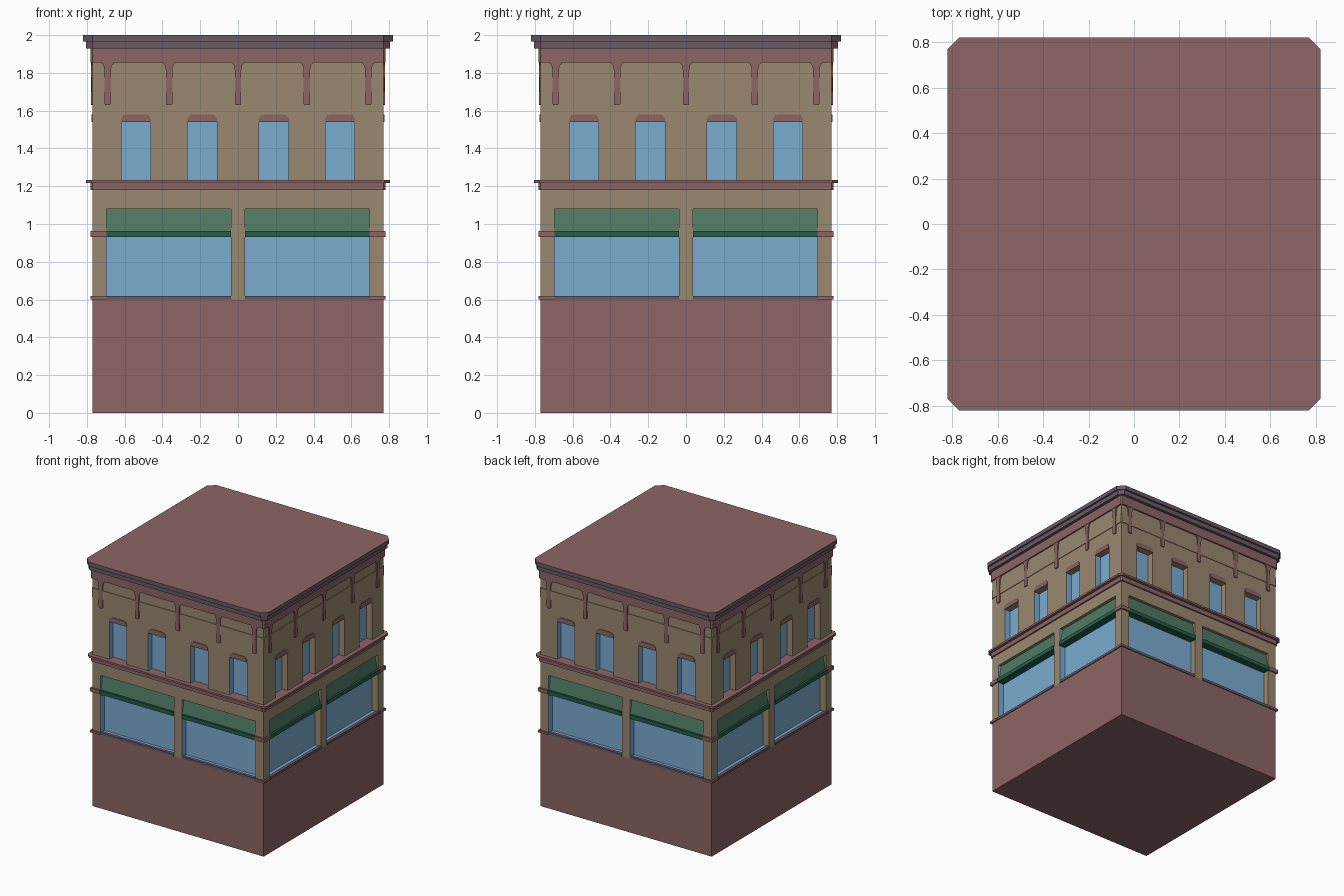
import bpy, bmesh, math
from mathutils import Matrix

if "Cube" in bpy.data.objects:
    bpy.data.objects.remove(bpy.data.objects["Cube"])


def mat(name, rgb):
    m = bpy.data.materials.new(name)
    lin = [((c / 255 + 0.055) / 1.055) ** 2.4 for c in rgb]
    m.diffuse_color = (*lin, 1)
    m.use_nodes = True
    m.node_tree.nodes["Principled BSDF"].inputs["Base Color"].default_value = m.diffuse_color
    return m


MAROON = mat("maroon stone", (140, 102, 101))
TAN = mat("tan wall", (154, 136, 113))
GLASS = mat("blue glass", (122, 172, 208))
GREEN = mat("awning green", (80, 122, 98))
DARKGREEN = mat("valance dark green", (34, 94, 75))
SLATE = mat("slate trim", (106, 91, 101))
W = 0.77  # half width of the walls


def finish(name, bm, mats, sides=1):
    """Turn a bmesh into an object, repeated round the four sides if asked."""
    if sides > 1:
        geo = bm.verts[:] + bm.edges[:] + bm.faces[:]
        for k in range(1, sides):
            d = bmesh.ops.duplicate(bm, geom=geo)["geom"]
            vs = [v for v in d if isinstance(v, bmesh.types.BMVert)]
            bmesh.ops.rotate(bm, verts=vs, matrix=Matrix.Rotation(k * math.pi / 2, 3, 'Z'))
    me = bpy.data.meshes.new(name)
    bm.to_mesh(me)
    bm.free()
    for m in mats:
        me.materials.append(m)
    ob = bpy.data.objects.new(name, me)
    bpy.context.collection.objects.link(ob)
    return ob


def prism(bm, pts, vec):
    """Close a flat outline and extrude it along vec."""
    a = [bm.verts.new(p) for p in pts]
    b = [bm.verts.new([p[i] + vec[i] for i in range(3)]) for p in pts]
    fs = [bm.faces.new(a), bm.faces.new(b[::-1])]
    n = len(a)
    for i in range(n):
        fs.append(bm.faces.new((a[i], b[i], b[(i + 1) % n], a[(i + 1) % n])))
    bmesh.ops.recalc_face_normals(bm, faces=fs)


def box(bm, x0, x1, y0, y1, z0, z1):
    prism(bm, [(x0, y0, z0), (x1, y0, z0), (x1, y1, z0), (x0, y1, z0)], (0, 0, z1 - z0))


def slab(name, h, c, z0, z1, m, top=None):
    """Square course round the building with clipped corners."""
    bm = bmesh.new()
    pts = []
    for k in range(4):
        r = Matrix.Rotation(k * math.pi / 2, 2)
        for p in ((h - c, -h), (h, -h + c)) if c else ((h, -h),):
            x, y = p
            for _ in range(k):
                x, y = -y, x
            pts.append((x, y, z0))
    prism(bm, pts, (0, 0, z1 - z0))
    for f in bm.faces:
        f.material_index = 1 if top and f.normal.z > 0.5 else 0
    finish(name, bm, [m, top or m])


def facade(name, z0, z1, wz0, wz1, windows, depth):
    """Wall with recessed windows; the reveals' side and sill faces are glass coloured."""
    bm = bmesh.new()

    def quad(mi, *p):
        bm.faces.new([bm.verts.new(q) for q in p]).material_index = mi

    def front(x0, x1, a, b, y=-W, mi=0):
        quad(mi, (x0, y, a), (x1, y, a), (x1, y, b), (x0, y, b))

    xs = [-W] + [x for w in windows for x in w] + [W]
    for i in range(len(xs) - 1):
        x0, x1 = xs[i], xs[i + 1]
        if i % 2 == 0:
            front(x0, x1, z0, z1)
            continue
        front(x0, x1, z0, wz0)
        front(x0, x1, wz1, z1)
        d = -W + depth
        front(x0, x1, wz0, wz1, d, 1)
        quad(1, (x0, -W, wz0), (x1, -W, wz0), (x1, d, wz0), (x0, d, wz0))
        quad(0, (x0, d, wz1), (x1, d, wz1), (x1, -W, wz1), (x0, -W, wz1))
        quad(1, (x0, -W, wz0), (x0, d, wz0), (x0, d, wz1), (x0, -W, wz1))
        quad(0, (x1, d, wz0), (x1, -W, wz0), (x1, -W, wz1), (x1, d, wz1))
    finish(name, bm, [TAN, GLASS], 4)


shops = [(-0.695, -0.037), (0.037, 0.695)]
centres = [-0.54, -0.19, 0.19, 0.54]

# Walls
slab("base", W, 0, 0, 0.6, MAROON)
facade("shop_walls", 0.6, 1.2, 0.615, 1.08, shops, 0.05)
facade("upper_walls", 1.2, 1.93, 1.23, 1.54, [(c - 0.078, c + 0.078) for c in centres], 0.05)

# Courses and cornices
slab("storey_course", 0.782, 0.012, 1.18, 1.216, MAROON)
slab("storey_course_cap", 0.805, 0.03, 1.216, 1.232, MAROON)
slab("frieze_band", 0.775, 0.005, 1.70, 1.775, TAN)
slab("cornice_base", 0.782, 0.012, 1.855, 1.93, MAROON)
slab("cornice_middle", 0.806, 0.035, 1.93, 1.967, SLATE)
slab("cornice_top", 0.82, 0.05, 1.967, 2.0, SLATE, MAROON)

# Awnings and their valances
bm, bv, bs = bmesh.new(), bmesh.new(), bmesh.new()
for x0, x1 in shops:
    prism(bm, [(x0, -0.72, 1.08), (x0, -0.745, 1.08), (x0, -0.765, 0.96), (x0, -0.72, 0.96)],
          (x1 - x0, 0, 0))
    box(bv, x0, x1, -0.78, -0.72, 0.93, 0.962)
    box(bs, x0, x1, -0.776, -0.75, 0.6, 0.62)
finish("awnings", bm, [GREEN], 4)
finish("valances", bv, [DARKGREEN], 4)
finish("shop_sills", bs, [SLATE], 4)

# Corner pier caps and feet
bm = bmesh.new()
for s in (-1, 1):
    for z0, z1 in ((0.932, 0.962), (0.6, 0.618)):
        a, b = sorted((s * 0.697, s * 0.782))
        box(bm, a, b, -0.782, -0.74, z0, z1)
finish("corner_pier_trim", bm, [MAROON], 4)

# Window heads with rounded top corners
bm = bmesh.new()
for c in centres:
    pts = [(c - 0.08, -0.769, 1.54), (c + 0.08, -0.769, 1.54)]
    for s, seq in ((1, (0, 1, 2, 3)), (-1, (3, 2, 1, 0))):
        for k in seq:
            t = k * math.pi / 6
            pts.append((c + s * (0.05 + 0.03 * math.cos(t)), -0.769, 1.55 + 0.03 * math.sin(t)))
    prism(bm, pts, (0, -0.006, 0))
finish("window_heads", bm, [MAROON], 4)

# Frieze brackets flaring under the cornice
bm = bmesh.new()
half = [(0.012, 1.63), (0.017, 1.636), (0.017, 1.815), (0.022, 1.84), (0.037, 1.856)]
for c in (-0.69, -0.365, 0, 0.365, 0.69):
    pts = [(c + x, -0.765, z) for x, z in half] + [(c - x, -0.765, z) for x, z in half[::-1]]
    prism(bm, pts, (0, -0.014, 0))
finish("brackets", bm, [MAROON], 4)
